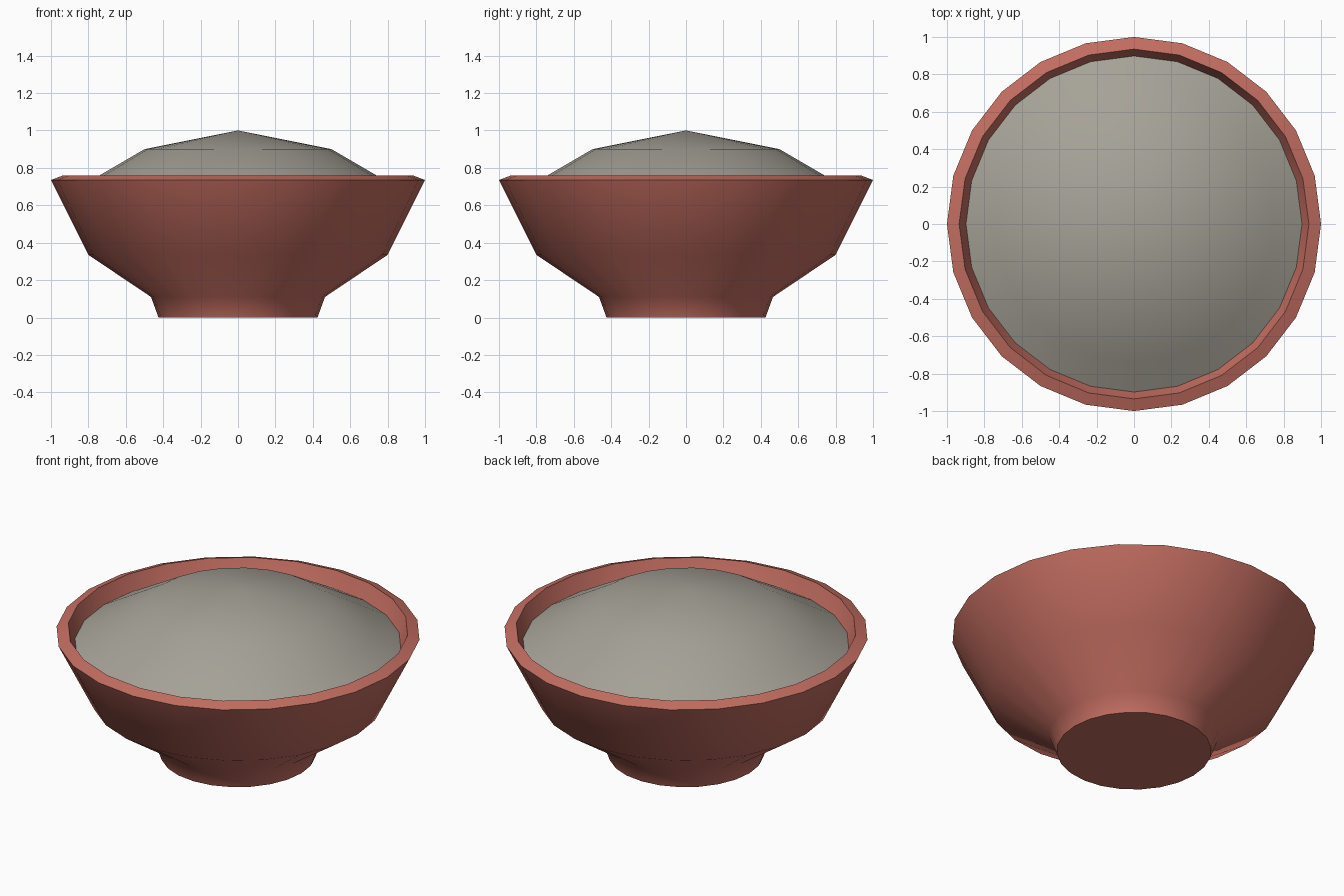
import bpy, bmesh, math

SEGMENTS = 24

cube = bpy.data.objects.get("Cube")
if cube:
    bpy.data.objects.remove(cube, do_unlink=True)


def make_material(name, rgb):
    mat = bpy.data.materials.new(name)
    mat.use_nodes = True
    color = (*rgb, 1.0)
    mat.diffuse_color = color
    mat.node_tree.nodes["Principled BSDF"].inputs["Base Color"].default_value = color
    return mat


def lathe(name, profile, material, smooth_angle):
    """Revolve a (radius, height) profile; end points on the axis become poles."""
    bm = bmesh.new()
    verts = [bm.verts.new((r, 0, z)) for r, z in profile]
    edges = [bm.edges.new(pair) for pair in zip(verts, verts[1:])]
    bmesh.ops.spin(bm, geom=verts + edges, cent=(0, 0, 0), axis=(0, 0, 1),
                   angle=math.tau, steps=SEGMENTS)
    bmesh.ops.remove_doubles(bm, verts=bm.verts, dist=0.0005)
    bmesh.ops.recalc_face_normals(bm, faces=bm.faces)
    mesh = bpy.data.meshes.new(name)
    bm.to_mesh(mesh)
    bm.free()
    mesh.materials.append(material)
    obj = bpy.data.objects.new(name, mesh)
    bpy.context.collection.objects.link(obj)
    bpy.ops.object.select_all(action='DESELECT')
    obj.select_set(True)
    bpy.context.view_layer.objects.active = obj
    bpy.ops.object.shade_smooth_by_angle(angle=math.radians(smooth_angle))
    return obj


terracotta = make_material("terracotta", (0.55, 0.155, 0.12))
warm_grey = make_material("warm grey", (0.38, 0.36, 0.31))

# Bowl: foot, flared wall, bevelled rim and inner wall
lathe("bowl", [(0, 0), (0.425, 0), (0.465, 0.11), (0.8, 0.335), (1, 0.735),
               (0.935, 0.76), (0.895, 0.66), (0.74, 0.37), (0.42, 0.16), (0, 0.16)],
      terracotta, 50)

# Heaped filling, closed underneath inside the bowl
lathe("filling", [(0, 1), (0.5, 0.9), (0.74, 0.76), (0.9, 0.667), (0, 0.64)],
      warm_grey, 50)
